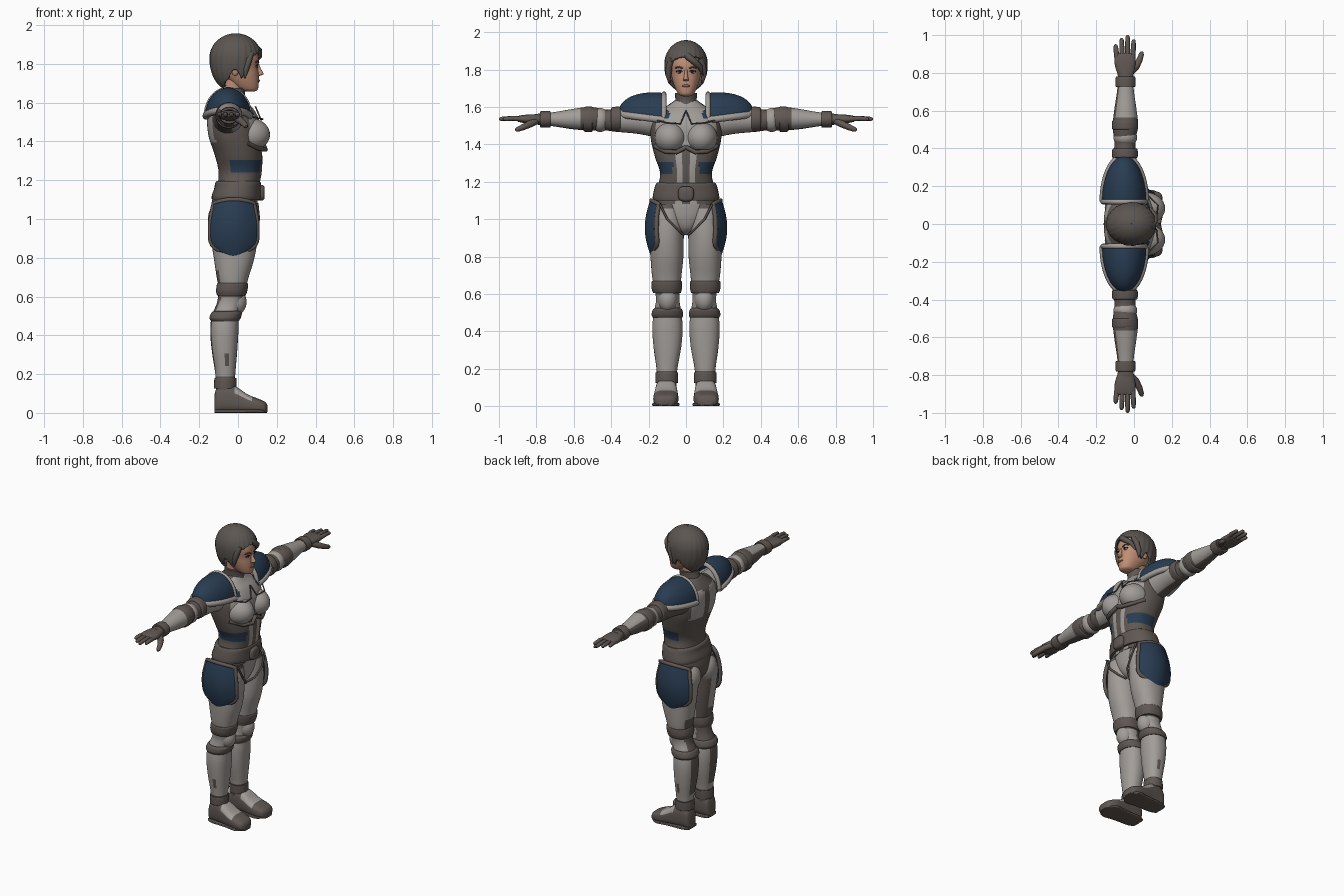
import bpy, bmesh, math
from math import sin, cos, pi, radians
from mathutils import Vector, Matrix

def mat(name, r, g, b):
    m = bpy.data.materials.new(name)
    m.diffuse_color = (r, g, b, 1)
    return m

MATS = [mat("light_grey_plate", .36, .335, .315), mat("dark_brown_grey", .115, .096, .086),
        mat("navy_blue", .022, .046, .085), mat("skin", .52, .27, .18),
        mat("hair_grey_brown", .105, .092, .082), mat("lip", .33, .13, .10),
        mat("eye_white", .55, .52, .48), mat("eye_dark", .02, .018, .018)]
LIGHT, DARK, BLUE, SKIN, HAIR, LIP, WHITE, BLACK = range(8)

def finish(name, bm, rule, mirror=False, solid=0):
    """rule is a material number or a function of face centre and normal"""
    bmesh.ops.recalc_face_normals(bm, faces=bm.faces)
    for f in bm.faces:
        f.material_index = rule(f.calc_center_median(), f.normal) if callable(rule) else rule
    me = bpy.data.meshes.new(name)
    bm.to_mesh(me)
    bm.free()
    for m in MATS:
        me.materials.append(m)
    me.shade_smooth()
    me.set_sharp_from_angle(angle=radians(50))
    ob = bpy.data.objects.new(name, me)
    bpy.context.collection.objects.link(ob)
    if solid:
        s = ob.modifiers.new("thickness", 'SOLIDIFY')
        s.thickness, s.offset = solid, 0
    if mirror:
        md = ob.modifiers.new("mirror", 'MIRROR')
        md.use_axis = (False, True, False)
        md.use_mirror_merge = False
    return ob

def grid(fn, nu, nv, wrap=False):
    bm = bmesh.new()
    rows = [[bm.verts.new(fn(i / nu, j / nv)) for j in range(nv + (not wrap))] for i in range(nu + 1)]
    for a, b in zip(rows, rows[1:]):
        for j in range(nv):
            k = (j + 1) % len(a)
            bm.faces.new((a[j], a[k], b[k], b[j]))
    return bm, rows

def loft(name, rings, rule, axis='z', mirror=False, p=2.0, seg=40, sub=7):
    """rings: (position, low a, high a, low b, high b), smoothly interpolated"""
    n = len(rings) - 1
    def ring(s):
        i = min(int(s * n), n - 1)
        t = s * n - i
        q = [Vector(rings[max(0, min(n, i + k))]) for k in (-1, 0, 1, 2)]
        m0, m1 = (q[2] - q[0]) / 2, (q[3] - q[1]) / 2
        return (q[1] * (2*t**3 - 3*t*t + 1) + m0 * (t**3 - 2*t*t + t)
                + q[2] * (3*t*t - 2*t**3) + m1 * (t**3 - t*t))
    def pt(u, v):
        r = ring(u)
        c, s = cos(2 * pi * v), sin(2 * pi * v)
        c, s = (math.copysign(abs(k) ** (2 / p), k) for k in (c, s))
        a = (r[1] + r[2]) / 2 + c * (r[2] - r[1]) / 2
        b = (r[3] + r[4]) / 2 + s * (r[4] - r[3]) / 2
        return {'z': (a, b, r[0]), 'y': (a, r[0], b), 'x': (r[0], a, b)}[axis]
    bm, rows = grid(pt, n * sub, seg, True)
    bm.faces.new(rows[0])
    bm.faces.new(rows[-1])
    return finish(name, bm, rule, mirror)

def sym(rings):
    return [(z, a, b, -y, y) for z, a, b, y in rings]

def ball(name, loc, rad, rule, mirror=False, tilt=0):
    bm = bmesh.new()
    bmesh.ops.create_uvsphere(bm, u_segments=32, v_segments=20, radius=1, matrix=Matrix.Translation(loc)
        @ Matrix.Rotation(tilt, 4, 'X') @ Matrix.Diagonal((*rad, 1)))
    return finish(name, bm, rule, mirror)

def tube(name, pts, r, rule, mirror=True, closed=False, taper=None):
    cu = bpy.data.curves.new(name, 'CURVE')
    cu.dimensions, cu.bevel_depth, cu.bevel_resolution, cu.use_fill_caps = '3D', r, 3, True
    sp = cu.splines.new('POLY')
    sp.points.add(len(pts) - 1)
    for i, q in enumerate(pts):
        sp.points[i].co = (*q, 1)
        sp.points[i].radius = taper[i] if taper else 1
    sp.use_cyclic_u = closed
    ob = bpy.data.objects.new(name, cu)
    bpy.context.collection.objects.link(ob)
    me = bpy.data.meshes.new_from_object(ob.evaluated_get(bpy.context.evaluated_depsgraph_get()))
    bpy.data.objects.remove(ob)
    bm = bmesh.new()
    bm.from_mesh(me)
    bpy.data.meshes.remove(me)
    return finish(name, bm, rule, mirror)

# torso suit with chest plate, abdomen panels and blue patches
def torso_rule(c, n):
    x, y, z = c.x, abs(c.y), c.z
    if z > 1.40:
        if x > 0 and .09 < y < .15 and 1.535 < z < 1.585: return BLUE
        if x > 0: return LIGHT if y < .16 else DARK
        return LIGHT if n.x < -.3 and .03 < y < .13 and z < 1.58 else DARK
    if 1.245 < z < 1.30 and x > -.04 and y > .07: return BLUE
    return LIGHT if x > 0 and (.012 < y < .05) and z < 1.35 else DARK
loft("torso", sym([(1.08, -.13, .10, .17), (1.15, -.11, .105, .16), (1.24, -.10, .122, .138),
    (1.33, -.12, .125, .165), (1.42, -.15, .115, .187), (1.50, -.16, .112, .19),
    (1.56, -.155, .085, .165), (1.60, -.13, .05, .11), (1.635, -.10, .025, .06)]), torso_rule, p=2.3, seg=64)
ball("bust_plate", (.06, .083, 1.435), (.105, .085, .085), lambda c, n: DARK if c.z < 1.375 else LIGHT, True)
tube("bust_band", [(.13, 0, 1.385), (.142, .05, 1.358), (.115, .11, 1.362), (.05, .165, 1.39)], .012, DARK)
tube("chest_seam", [(.09, 0, 1.58), (.119, .03, 1.51), (.128, .10, 1.515), (.06, .165, 1.53)], .004, DARK)
loft("collar", sym([(1.59, -.11, .05, .075), (1.63, -.095, .035, .058), (1.675, -.085, .04, .06)]),
     lambda c, n: LIGHT if c.z < 1.605 and c.x > .02 else DARK)
loft("neck", sym([(1.62, -.08, .02, .045), (1.72, -.075, .03, .047)]), SKIN)

# belt and buckle
loft("belt", sym([(1.10, -.135, .115, .175), (1.12, -.135, .118, .178), (1.16, -.122, .118, .17),
                  (1.185, -.118, .118, .162), (1.195, -.11, .11, .155)]), DARK, p=2.3)
loft("buckle", [(.10, -.042, .042, 1.095, 1.175), (.128, -.042, .042, 1.095, 1.175),
                (.137, -.03, .03, 1.107, 1.163)], DARK, 'x', p=3, sub=2)
# pelvis
loft("pelvis", sym([(1.13, -.125, .10, .165), (1.06, -.14, .098, .168), (1.0, -.135, .09, .13),
     (.95, -.10, .07, .07), (.915, -.06, .03, .03)]), lambda c, n: DARK if n.x < -.1 or c.z > 1.09 else LIGHT)
ball("buttock", (-.075, .085, 1.0), (.08, .08, .095), LIGHT, True)
tube("groin_seam", [(.10, .14, 1.08), (.108, .10, 1.0), (.092, .045, .945), (.05, .012, .915)], .006, DARK)

# legs
def leg_rule(c, n):
    x, y, z = c.x, c.y, c.z
    if .60 < z < .655 or .475 < z < .53 or z < .19: return DARK
    if z > .53: return DARK if (n.y < -.3 and x < -.05) or z > 1.06 or (n.x < -.75 and z < .74) else LIGHT
    if n.y > .9 and .24 < z < .30 and -.068 < x < -.05: return DARK
    return DARK if n.x < -.9 and z > .22 else LIGHT
loft("leg", [(1.08, -.12, .09, .02, .172), (1.0, -.148, .10, .012, .188), (.9, -.14, .10, .012, .193),
    (.8, -.125, .085, .014, .19), (.7, -.11, .055, .024, .182), (.64, -.10, .04, .03, .172),
    (.57, -.108, .022, .035, .16), (.5, -.135, .004, .025, .172), (.42, -.143, .002, .018, .18),
    (.32, -.135, -.004, .025, .174), (.2, -.117, -.014, .046, .158), (.13, -.115, -.018, .05, .155),
    (.07, -.11, -.02, .055, .155)], leg_rule, mirror=True, p=2.2, sub=8)
loft("thigh_cuff", [(.605, -.108, .04, .028, .176), (.63, -.113, .048, .022, .184),
                    (.665, -.108, .052, .022, .184), (.67, -.10, .04, .03, .175)], DARK, mirror=True, p=2.2)
loft("shin_cuff", [(.475, -.14, .005, .02, .178), (.49, -.147, .014, .015, .184),
                   (.515, -.138, .02, .02, .178), (.525, -.125, .01, .03, .165)], DARK, mirror=True, p=2.2)
ball("knee_cap", (-.012, .098, .572), (.056, .052, .068), LIGHT, True)
loft("ankle_cuff", [(.125, -.12, -.012, .045, .16), (.13, -.123, -.008, .043, .163),
                    (.175, -.122, -.008, .042, .163), (.18, -.117, -.014, .046, .158)], DARK, mirror=True)
# boots
loft("boot", [(-.122, .075, .135, .0, .09), (-.108, .058, .152, 0, .13), (-.06, .05, .16, 0, .15),
    (-.01, .047, .165, 0, .135), (.05, .042, .172, 0, .095), (.10, .042, .175, 0, .075),
    (.138, .058, .165, 0, .058), (.152, .085, .14, .005, .04)],
    lambda c, n: LIGHT if -.02 < c.x < .075 and n.z > .25 and c.z > .05 else DARK, 'x', True, 2.9)
loft("sole", [(-.12, .06, .148, 0, .018), (-.08, .045, .165, 0, .018), (.02, .044, .17, 0, .018),
              (.10, .036, .18, 0, .018), (.15, .08, .145, 0, .018)], DARK, 'x', True, 5)

# hip plates: curved shield with a rim
def hip(u, v):
    s, z = 2 * v - 1, 1.10 - .315 * u
    w = (1 - max(0, (u - .55) / .45) ** 2.6 * .75) * (.85 + .15 * min(1, u / .35))
    y = .165 + .052 * sin(pi * (.12 + .78 * u)) - .055 * (s * w) ** 2 - .008 * u
    return (-.022 + .122 * s * w, y, z - .02 * s * s * (u < 1) * (1 - u) + .05 * u**6 * s * s)
bm, _ = grid(hip, 30, 24)
finish("hip_plate", bm, BLUE, True, .014)
edge = [hip(0, k / 12) for k in range(12)] + [hip(k / 16, 1) for k in range(16)] \
     + [hip(1, 1 - k / 12) for k in range(12)] + [hip(1 - k / 16, 0) for k in range(16)]
tube("hip_plate_rim", edge, .012, DARK, closed=True)

# shoulder plates: blue half dome with a pale rim
def dome(u, v):
    f, t = u * pi / 2, v * pi
    return (-.052 + .112 * cos(t) * cos(f), .118 + .238 * sin(f), 1.53 + .03 * sin(f) + .138 * sin(t) * cos(f)**.9)
bm, _ = grid(lambda u, v: dome(u * .985, v), 20, 32)
finish("shoulder_plate", bm, BLUE, True, .012)
lower = [dome(k / 14, 0) for k in range(14)] + [dome(.999, .5)] + [dome(1 - k / 14, 1) for k in range(1, 15)]
tube("shoulder_rim", lower, .019, LIGHT)
tube("shoulder_inner_rim", [dome(0, k / 20) for k in range(21)], .014, LIGHT)

# arms
def arm_rule(c, n):
    if c.y < .36: return DARK if n.z < .5 and n.x < .3 else LIGHT
    if c.y < .41 or .50 < c.y < .56 or c.y > .73: return DARK
    return DARK if c.y < .5 or (n.x < -.75 or n.z < -.9) else LIGHT
loft("arm", [(.13, -.13, .03, 1.43, 1.60), (.25, -.12, .02, 1.455, 1.60), (.35, -.113, .013, 1.465, 1.595),
    (.42, -.103, .008, 1.473, 1.585), (.46, -.107, .01, 1.475, 1.592), (.52, -.113, .022, 1.475, 1.60),
    (.6, -.105, .014, 1.48, 1.59), (.7, -.09, 0, 1.495, 1.573), (.76, -.085, -.004, 1.502, 1.566),
    (.81, -.088, -.002, 1.506, 1.562)], arm_rule, 'y', True)
ball("elbow_guard", (-.046, .458, 1.53), (.063, .05, .064), LIGHT, True)
for nm, y, g in (("upper_arm_band", .375, .003), ("forearm_cuff", .525, .004)):
    loft(nm, [(y - .025, -.108 - g, .012 + g, 1.475 - g, 1.592 + g), (y - .018, -.113 - g, .017 + g, 1.47 - g, 1.598 + g),
              (y + .018, -.112 - g, .016 + g, 1.472 - g, 1.596 + g), (y + .025, -.106 - g, .01, 1.478, 1.59)], DARK, 'y', True)
loft("wrist_band", [(.725, -.09, 0, 1.495, 1.572), (.73, -.097, .007, 1.49, 1.578),
                    (.775, -.097, .007, 1.49, 1.577), (.78, -.09, 0, 1.497, 1.57)], DARK, 'y', True)
# hands
loft("palm", [(.785, -.082, -.004, 1.508, 1.56), (.82, -.096, .004, 1.508, 1.56), (.86, -.104, .008, 1.513, 1.558),
              (.895, -.10, .004, 1.52, 1.552), (.905, -.09, -.01, 1.526, 1.546)], DARK, 'y', True, 2.6)
for i, (x, tip, dx) in enumerate(((-.09, .952, -.008), (-.062, .985, -.004), (-.034, 1.0, 0), (-.007, .978, .006))):
    L = tip - .87
    tube("finger_%d" % (i + 1), [(x, .87, 1.535), (x + dx * .5, .87 + L * .5, 1.539), (x + dx * .8, tip - .012, 1.536),
         (x + dx, tip - .004, 1.535), (x + dx, tip, 1.535)], .0135, DARK, taper=[1, 1, .85, .6, .25])
tube("thumb", [(-.02, .80, 1.525), (.012, .835, 1.508), (.03, .87, 1.492), (.04, .90, 1.48), (.043, .912, 1.476)],
     .018, DARK, taper=[1, 1.05, .9, .75, .35])

# head and face
loft("head", sym([(1.657, .045, .085, .02), (1.668, .0, .102, .04), (1.70, -.04, .107, .058), (1.74, -.08, .107, .072),
    (1.78, -.10, .104, .08), (1.83, -.11, .107, .088), (1.88, -.10, .09, .08), (1.92, -.06, .05, .05)]), SKIN, p=2.2)
loft("nose", sym([(1.738, .09, .112, .014), (1.744, .09, .128, .015), (1.752, .09, .131, .013),
                  (1.775, .09, .118, .009), (1.80, .09, .108, .007)]), SKIN)
ball("lips", (.104, 0, 1.713), (.009, .022, .007), LIP)
ball("eye", (.0945, .034, 1.787), (.006, .016, .008), WHITE, True)
ball("iris", (.099, .033, 1.787), (.004, .007, .007), BLACK, True)
tube("eyelid", [(.099, .017, 1.788), (.102, .03, 1.796), (.094, .052, 1.79)], .003, BLACK)
tube("brow", [(.106, .016, 1.805), (.104, .036, 1.814), (.092, .058, 1.808)], .004, HAIR)
ball("ear", (-.015, .083, 1.77), (.02, .012, .032), SKIN, True)

# hair: cap whose lower edge follows the face, with strand ridges
def hair(u, v):
    a = 2 * pi * v
    f = abs((a + pi) % (2 * pi) - pi)          # 0 at the face, pi at the nape
    if f < .85: low = 1.838 + .028 * sin(2.2 * a + .6)
    elif f < 1.3: low = 1.83 - .105 * (f - .85) / .45
    elif f < 1.9: low = 1.725 + .045 * sin((f - 1.3) / .6 * pi)
    else: low = 1.725 - .043 * min(1, (f - 1.9) / .6)
    cl = (low - 1.83) / (.12 if low > 1.83 else .165)
    ang = u * math.acos(cl)
    c, s = cos(ang), sin(ang)
    r = (s if c > 0 else s ** .8) * (1 + .014 * u * sin(22 * a + 5 * u))
    return (-.012 + .128 * r * cos(a), .108 * r * sin(a), 1.83 + c * (.12 if c > 0 else .165))
bm, _ = grid(lambda u, v: hair(max(u, .001), v), 28, 120, True)
finish("hair", bm, HAIR, solid=.014)
tube("fringe_lock", [(.085, -.02, 1.895), (.108, .012, 1.868), (.108, .045, 1.842), (.085, .075, 1.815), (.06, .09, 1.77)],
     .018, HAIR, False, taper=[.8, 1, 1, .8, .2])
tube("side_lock", [(.07, .075, 1.86), (.055, .09, 1.82), (.04, .094, 1.77), (.035, .09, 1.725)],
     .018, HAIR, taper=[.8, 1, .9, .15])
